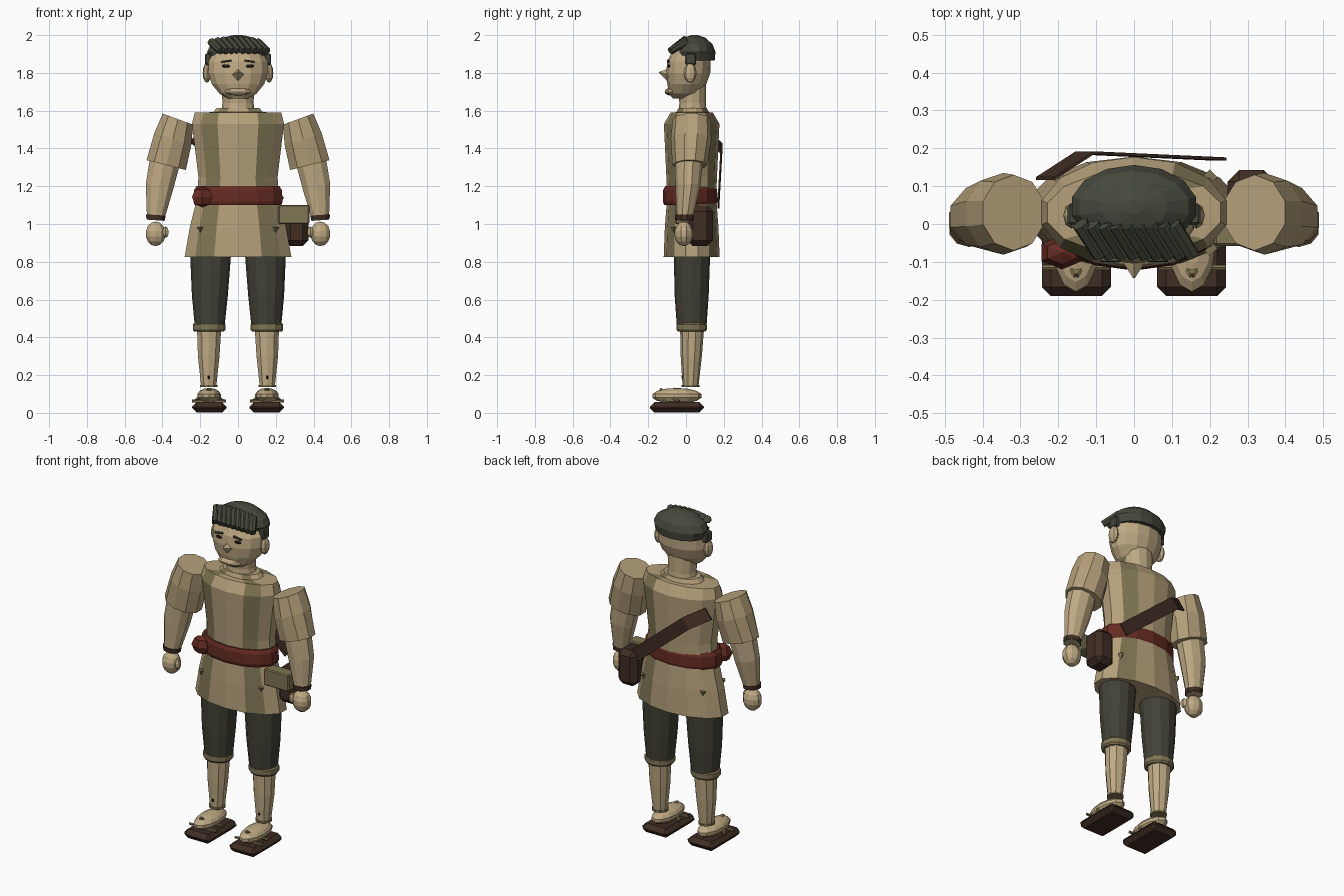
import bpy, bmesh, math
from mathutils import Vector, Matrix

if "Cube" in bpy.data.objects:
    bpy.data.objects.remove(bpy.data.objects["Cube"])


def mat(name, rgb):
    m = bpy.data.materials.new(name)
    m.diffuse_color = (*rgb, 1)
    m.use_nodes = True
    m.node_tree.nodes["Principled BSDF"].inputs["Base Color"].default_value = m.diffuse_color
    return m


CLOTH = mat("beige cloth", (.46, .35, .195))
SKIN = mat("skin", (.52, .40, .23))
OLIVE = mat("olive trim", (.215, .18, .088))
PANTS = mat("dark trousers", (.055, .054, .037))
HAIR = mat("dark hair", (.062, .066, .046))
RED = mat("red sash", (.13, .024, .016))
BROWN = mat("dark leather", (.05, .026, .017))
BLACK = mat("near black", (.012, .010, .008))


def finish(name, bm, *mats):
    bmesh.ops.recalc_face_normals(bm, faces=bm.faces)
    me = bpy.data.meshes.new(name)
    bm.to_mesh(me)
    bm.free()
    for m in mats:
        me.materials.append(m)
    ob = bpy.data.objects.new(name, me)
    bpy.context.collection.objects.link(ob)
    return ob


def loft(name, rings, n, mats, s=1, stripes=()):
    """Rings are (cx, cy, cz, rx, ry[, tilt]); s = -1 mirrors; stripes are columns in the second colour."""
    bm = bmesh.new()
    loops = []
    for cx, cy, cz, rx, ry, *t in rings:
        t = math.radians(t[0]) if t else 0
        loop = []
        for k in range(n):
            a = 2 * math.pi * k / n
            u = rx * math.sin(a)
            loop.append(bm.verts.new((s * (cx + u * math.cos(t)), cy - ry * math.cos(a),
                                      cz + u * math.sin(t))))
        loops.append(loop)
    for lo, hi in zip(loops, loops[1:]):
        for k in range(n):
            j = (k + 1) % n
            f = bm.faces.new((lo[k], lo[j], hi[j], hi[k]))
            f.material_index = 1 if k in stripes else 0
    bm.faces.new(loops[0])
    bm.faces.new(loops[-1])
    return finish(name, bm, *mats)


def rod(name, a, b, r1, r2, m, n=8):
    a, b = Vector(a), Vector(b)
    d = b - a
    bm = bmesh.new()
    bmesh.ops.create_cone(bm, cap_ends=True, segments=n, radius1=r1, radius2=r2, depth=d.length,
                          matrix=Matrix.Translation((a + b) / 2) @ d.to_track_quat('Z', 'Y').to_matrix().to_4x4())
    return finish(name, bm, m)


def ball(name, c, r, m, seg=10, rows=7):
    bm = bmesh.new()
    bmesh.ops.create_uvsphere(bm, u_segments=seg, v_segments=rows, radius=1,
                              matrix=Matrix.Translation(c) @ Matrix.Diagonal((*r, 1)))
    return finish(name, bm, m)


def box(name, c, size, m, bevel=0, roll=0):
    bm = bmesh.new()
    bmesh.ops.create_cube(bm, size=1, matrix=Matrix.Translation(c) @ Matrix.Rotation(roll, 4, 'Y')
                          @ Matrix.Diagonal((*size, 1)))
    if bevel:
        bmesh.ops.bevel(bm, geom=bm.edges[:], offset=bevel, segments=1, affect='EDGES')
    return finish(name, bm, m)


# Tunic with darker side panels
loft("tunic", [(0, .03, .825, .29, .148), (0, .03, .98, .262, .142), (0, .03, 1.14, .222, .13),
               (0, .03, 1.25, .215, .134), (0, .03, 1.53, .25, .147), (0, .03, 1.59, .235, .112),
               (0, .035, 1.592, .135, .085), (0, .035, 1.615, .115, .075)],
     14, (CLOTH, OLIVE), stripes=(1, 5, 12))
for x in (-.2, .2):
    for y in (-.064, .124):
        rod("tunic_patch", (x, y, .985), (x, y, .955), .02, .002, OLIVE, 4)

# Sash, knot, pouch, flap box and shoulder strap
loft("sash", [(0, .022, 1.1, .235, .138), (0, .022, 1.12, .243, .145),
              (0, .022, 1.18, .238, .143), (0, .022, 1.2, .225, .133)], 14, (RED,))
ball("sash_knot", (-.19, -.075, 1.143), (.062, .045, .055), RED, 6, 4)
box("pouch", (.31, .075, .99), (.125, .135, .215), BROWN, .03)
box("pouch_flap_box", (.295, -.02, 1.05), (.165, .075, .1), OLIVE, .006)
bm = bmesh.new()
prev = None
for x, y, z in ((-.235, .12, 1.46), (-.13, .188, 1.40), (.22, .172, 1.11)):
    cur = [bm.verts.new((x + sx * .024, y + dy, z + sx * .029))
           for sx, dy in ((-1, -.004), (1, -.004), (1, .004), (-1, .004))]
    if prev:
        for k in range(4):
            bm.faces.new((prev[k], prev[(k + 1) % 4], cur[(k + 1) % 4], cur[k]))
    else:
        bm.faces.new(cur)
    prev = cur
bm.faces.new(prev)
finish("shoulder_strap", bm, BROWN)

for s, side in ((-1, "right"), (1, "left")):
    # Arms
    loft(side + "_sleeve", [(.318, .03, 1.555, .09, .1, 20), (.345, .027, 1.45, .108, .108, 18),
                            (.38, .02, 1.312, .113, .092, 14)], 10, (CLOTH,), s)
    loft(side + "_forearm", [(.385, .015, 1.34, .085, .075, 12), (.415, .01, 1.2, .078, .066, 10),
                             (.437, -.008, 1.02, .047, .042, 4)], 10, (SKIN,), s)
    loft(side + "_wristband", [(.436, -.008, 1.022, .052, .047, 4), (.435, -.008, 1.048, .054, .049, 4)],
         10, (BROWN,), s)
    ball(side + "_hand", (s * .436, -.012, .948), (.056, .05, .065), SKIN)
    ball(side + "_thumb", (s * .383, -.03, .957), (.018, .022, .03), SKIN, 6, 5)
    # Legs
    loft(side + "_trouser_leg", [(.15, .03, .45, .078, .078), (.149, .03, .62, .095, .09),
                                 (.144, .032, .9, .112, .098)], 12, (PANTS,), s)
    loft(side + "_trouser_cuff", [(.153, .03, .43, .078, .072), (.153, .03, .44, .086, .08),
                                  (.153, .03, .468, .086, .08), (.153, .03, .476, .078, .075)], 12, (OLIVE,), s)
    loft(side + "_calf", [(.155, .024, .14, .042, .042), (.155, .028, .3, .06, .056),
                          (.153, .032, .44, .067, .063)], 10, (SKIN,), s)
    loft(side + "_ankle_band", [(.155, .024, .137, .048, .047), (.155, .024, .148, .048, .047)], 10, (OLIVE,), s)
    ball(side + "_shin_stud", (s * .155, -.018, .19), (.009, .006, .012), BLACK, 6, 4)
    # Feet, straps and soles
    ball(side + "_foot", (s * .153, -.048, .09), (.064, .134, .042), SKIN, 12, 7)
    for d in (-1, 1):
        rod(side + "_sandal_strap", (s * .153, -.135, .125), (s * .153 + d * .075, -.04, .062),
            .009, .009, OLIVE, 6)
    rod(side + "_toe_strap", (s * .153 - .09, -.115, .062), (s * .153 + .09, -.115, .062), .008, .008, OLIVE, 6)
    box(side + "_sole", (s * .152, -.048, .029), (.182, .285, .055), BROWN, .024)
    # Ears, eyes, brows and side hair
    ball(side + "_ear", (s * .165, .022, 1.8), (.022, .034, .052), SKIN, 8, 6)
    ball(side + "_eye", (s * .06, -.09, 1.836), (.026, .008, .009), BLACK, 8, 5)
    box(side + "_brow", (s * .062, -.094, 1.862), (.055, .012, .01), HAIR, .002, s * .15)
    box(side + "_side_hair", (s * .158, .025, 1.873), (.034, .055, .06), HAIR, .006)

# Neck and head
loft("neck", [(0, .035, 1.59, .09, .075), (0, .035, 1.64, .082, .07), (0, .03, 1.74, .088, .075)], 12, (SKIN,))
loft("head", [(0, -.02, 1.665, .055, .05), (0, -.008, 1.69, .1, .08), (0, .004, 1.74, .142, .103),
              (0, .012, 1.8, .162, .117), (0, .016, 1.86, .16, .115), (0, .025, 1.93, .12, .09)], 14, (SKIN,))
ball("mouth", (0, -.083, 1.7), (.075, .03, .02), SKIN, 10, 6)
rod("nose", (0, -.09, 1.79), (0, -.142, 1.803), .036, .003, SKIN, 4)

# Hair cap and slanted fringe locks
loft("hair_cap", [(0, .048, 1.865, .152, .104), (0, .047, 1.91, .168, .109), (0, .045, 1.95, .148, .096),
                  (0, .045, 1.985, .09, .06), (0, .045, 2.0, .025, .018)], 14, (HAIR,))
for i in range(9):
    x = -.142 + i * .0305
    top = 1.978 - .9 * (x + .02) ** 2
    rod("fringe_lock", (x, .0, top), (x + .052, -.083, 1.915), .022, .02, HAIR, 7)
